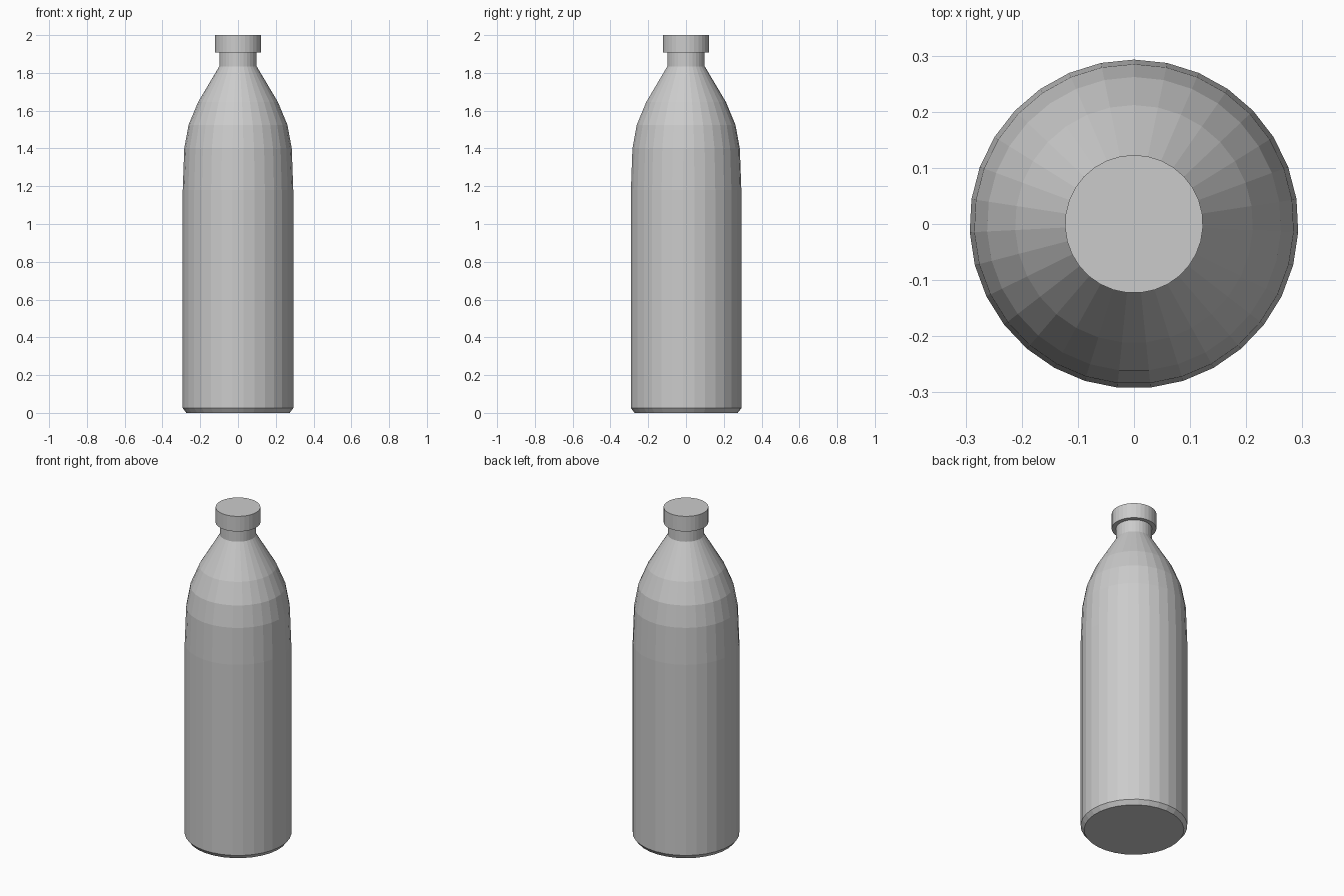
import bpy, bmesh
from math import sin, cos, pi

if "Cube" in bpy.data.objects:
    bpy.data.objects.remove(bpy.data.objects["Cube"])

SIDES = 31


def lathe(name, profile, close_bottom=False, close_top=False):
    """Revolve (radius, z) points around z with flat faces."""
    bm = bmesh.new()
    rings = []
    for r, z in profile:
        rings.append([bm.verts.new((r * cos(pi / 2 + 2 * pi * i / SIDES),
                                    r * sin(pi / 2 + 2 * pi * i / SIDES), z))
                      for i in range(SIDES)])
    for a, b in zip(rings, rings[1:]):
        for i in range(SIDES):
            j = (i + 1) % SIDES
            bm.faces.new((a[i], a[j], b[j], b[i]))
    if close_bottom:
        bm.faces.new(rings[0][::-1])
    if close_top:
        bm.faces.new(rings[-1])
    mesh = bpy.data.meshes.new(name)
    bm.to_mesh(mesh)
    bm.free()
    obj = bpy.data.objects.new(name, mesh)
    bpy.context.collection.objects.link(obj)
    return obj


# Bottle: chamfered base, straight wall, rounded shoulder, neck
lathe("bottle_body", [(0.274, 0), (0.293, 0.025), (0.293, 1.18), (0.285, 1.40),
                      (0.262, 1.525), (0.212, 1.645), (0.099, 1.835), (0.099, 1.908)],
      close_bottom=True)

# Cap: underside lip starting at the neck, side wall and flat top
lathe("cap", [(0.099, 1.908), (0.123, 1.908), (0.123, 2.0)], close_top=True)
